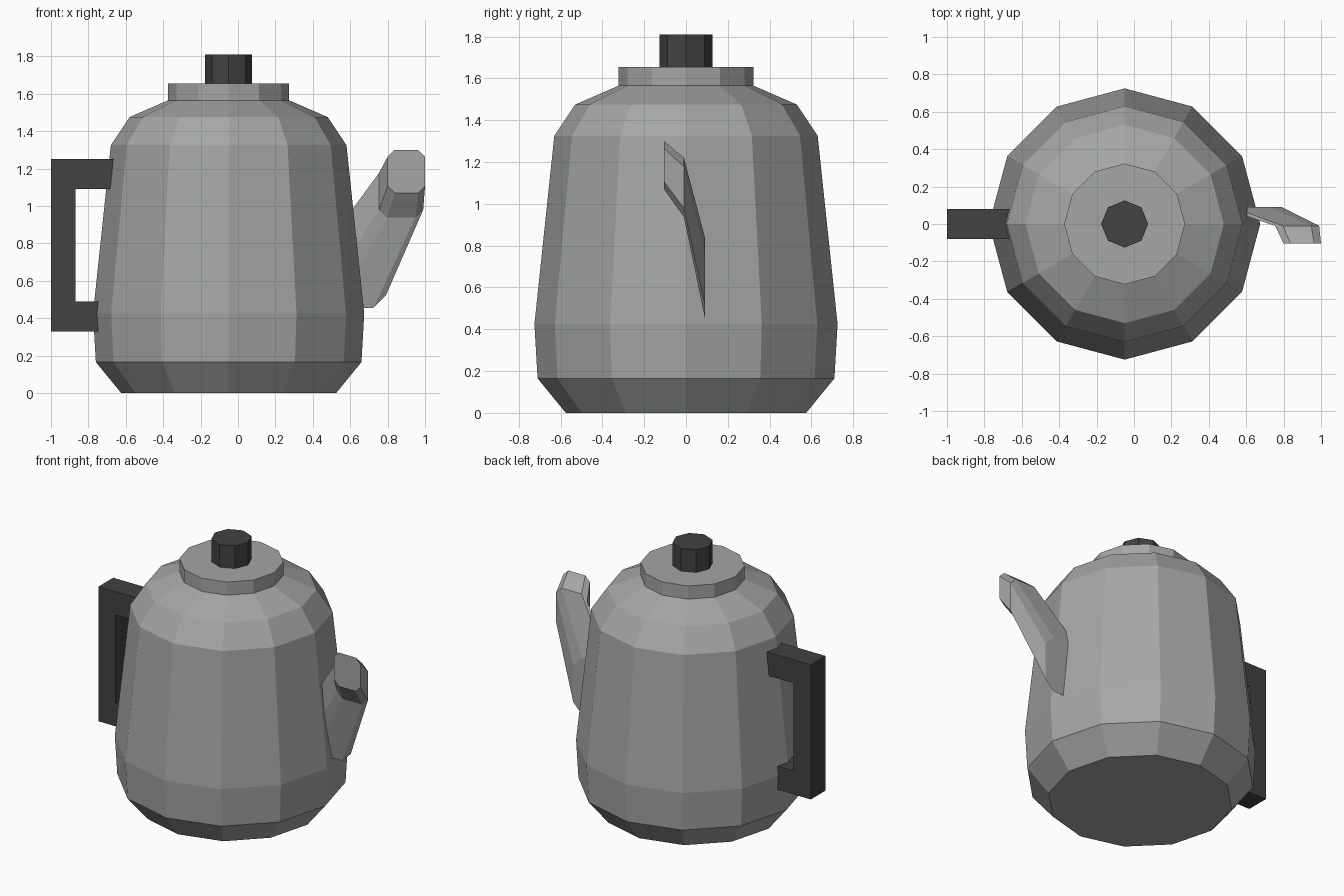
import bpy, bmesh, math

if "Cube" in bpy.data.objects:
    bpy.data.objects.remove(bpy.data.objects["Cube"])

CX = -0.05  # axis of the pot


def material(name, rgb):
    m = bpy.data.materials.new(name)
    m.diffuse_color = (*rgb, 1)
    m.use_nodes = True
    m.node_tree.nodes["Principled BSDF"].inputs["Base Color"].default_value = m.diffuse_color
    return m


METAL = material("grey metal", (0.37, 0.385, 0.375))
DARK = material("dark plastic", (0.054, 0.054, 0.054))


def loft(name, rings, mat):
    """Skin matching rings of points and cap both ends."""
    bm = bmesh.new()
    loops = [[bm.verts.new(p) for p in ring] for ring in rings]
    n = len(loops[0])
    for a, b in zip(loops, loops[1:]):
        for i in range(n):
            j = (i + 1) % n
            bm.faces.new((a[i], a[j], b[j], b[i]))
    bm.faces.new(loops[0][::-1])
    bm.faces.new(loops[-1])
    bmesh.ops.recalc_face_normals(bm, faces=bm.faces)
    mesh = bpy.data.meshes.new(name)
    bm.to_mesh(mesh)
    bm.free()
    mesh.materials.append(mat)
    ob = bpy.data.objects.new(name, mesh)
    bpy.context.collection.objects.link(ob)
    return ob


def turned(name, profile, sides, mat):
    """Faceted solid of revolution from (radius, height) pairs."""
    angles = [2 * math.pi * i / sides for i in range(sides)]
    return loft(name, [[(CX + r * math.cos(a), r * math.sin(a), z) for a in angles]
                       for r, z in profile], mat)


def chamfered(y, x0, x1, z0, z1, c):
    """Eight-sided ring lying in a plane of constant y."""
    return [(x0 + c, y, z0), (x1 - c, y, z0), (x1, y, z0 + c), (x1, y, z1 - c),
            (x1 - c, y, z1), (x0 + c, y, z1), (x0, y, z1 - c), (x0, y, z0 + c)]


# Pot body, lid and knob
turned("body", [(0.575, 0), (0.71, 0.165), (0.725, 0.425), (0.63, 1.325),
                (0.53, 1.475), (0.323, 1.565)], 12, METAL)
turned("lid", [(0.323, 1.565), (0.323, 1.655)], 12, METAL)
turned("knob", [(0.126, 1.655), (0.126, 1.81)], 8, DARK)

# Spout: three sections stepping forward and upward
loft("spout", [chamfered(0.09, 0.46, 0.79, 0.455, 0.84, 0.065),
               chamfered(-0.01, 0.755, 0.99, 0.937, 1.22, 0.042),
               chamfered(-0.105, 0.80, 1.0, 1.07, 1.30, 0.036)], METAL)

# Handle: C-shaped bracket whose arms run into the body
outline = [(-1, 0.33), (-0.70, 0.33), (-0.70, 0.49), (-0.87, 0.49),
           (-0.87, 1.09), (-0.64, 1.09), (-0.64, 1.25), (-1, 1.25)]
loft("handle", [[(x, y, z) for x, z in outline] for y in (-0.08, 0.08)], DARK)
